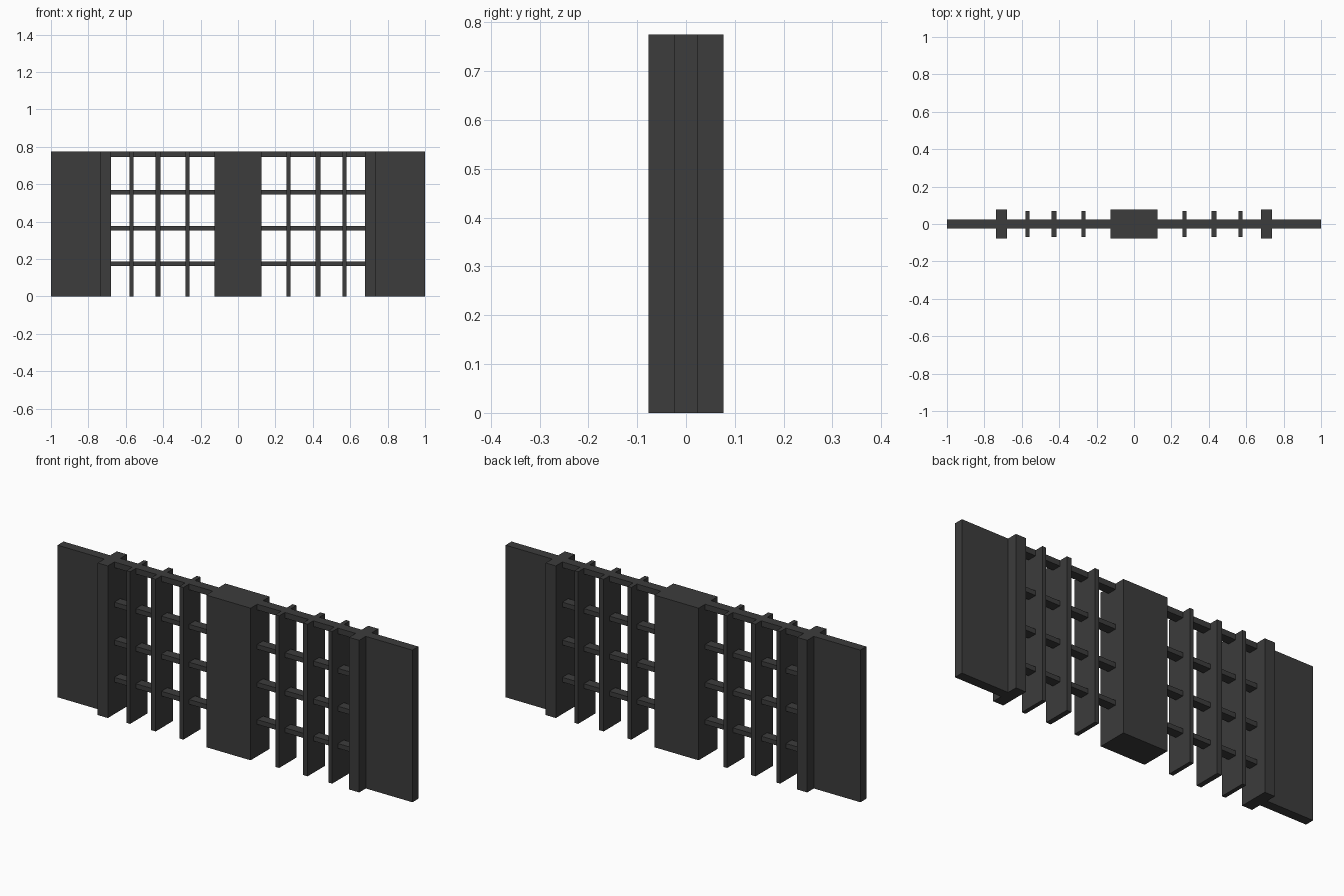
import bpy

if "Cube" in bpy.data.objects:
    bpy.data.objects.remove(bpy.data.objects["Cube"])

H = 0.775          # overall height
T = 0.024          # half thickness of panels and rails

mat = bpy.data.materials.new("dark_grey")
mat.diffuse_color = (0.045, 0.045, 0.045, 1)
mat.use_nodes = True
mat.node_tree.nodes["Principled BSDF"].inputs["Base Color"].default_value = mat.diffuse_color


def box(name, x0, x1, half_depth, z0=0.0, z1=H):
    bpy.ops.mesh.primitive_cube_add(size=1, location=((x0 + x1) / 2, 0, (z0 + z1) / 2))
    ob = bpy.context.object
    ob.name = name
    ob.scale = (x1 - x0, 2 * half_depth, z1 - z0)
    bpy.ops.object.transform_apply(location=True, rotation=False, scale=True)
    ob.data.materials.append(mat)
    return ob


def pair(name, x0, x1, half_depth, z0=0.0, z1=H):
    box("right_" + name, x0, x1, half_depth, z0, z1)
    box("left_" + name, -x1, -x0, half_depth, z0, z1)


# Solid middle pier
box("centre_pier", -0.125, 0.125, 0.077)

# End panels and the posts that hold them
pair("end_panel", 0.737, 1.0, T)
pair("post", 0.68, 0.737, 0.077)

# Upright slats
for i, (x0, x1) in enumerate([(0.259, 0.281), (0.415, 0.441), (0.559, 0.58)]):
    pair(f"slat_{i}", x0, x1, 0.07)

# Crossing rails, the last one flush with the top
for i, (z0, z1) in enumerate([(0.163, 0.187), (0.352, 0.377), (0.546, 0.570), (0.746, H)]):
    pair(f"rail_{i}", 0.125, 0.68, T, z0, z1)
